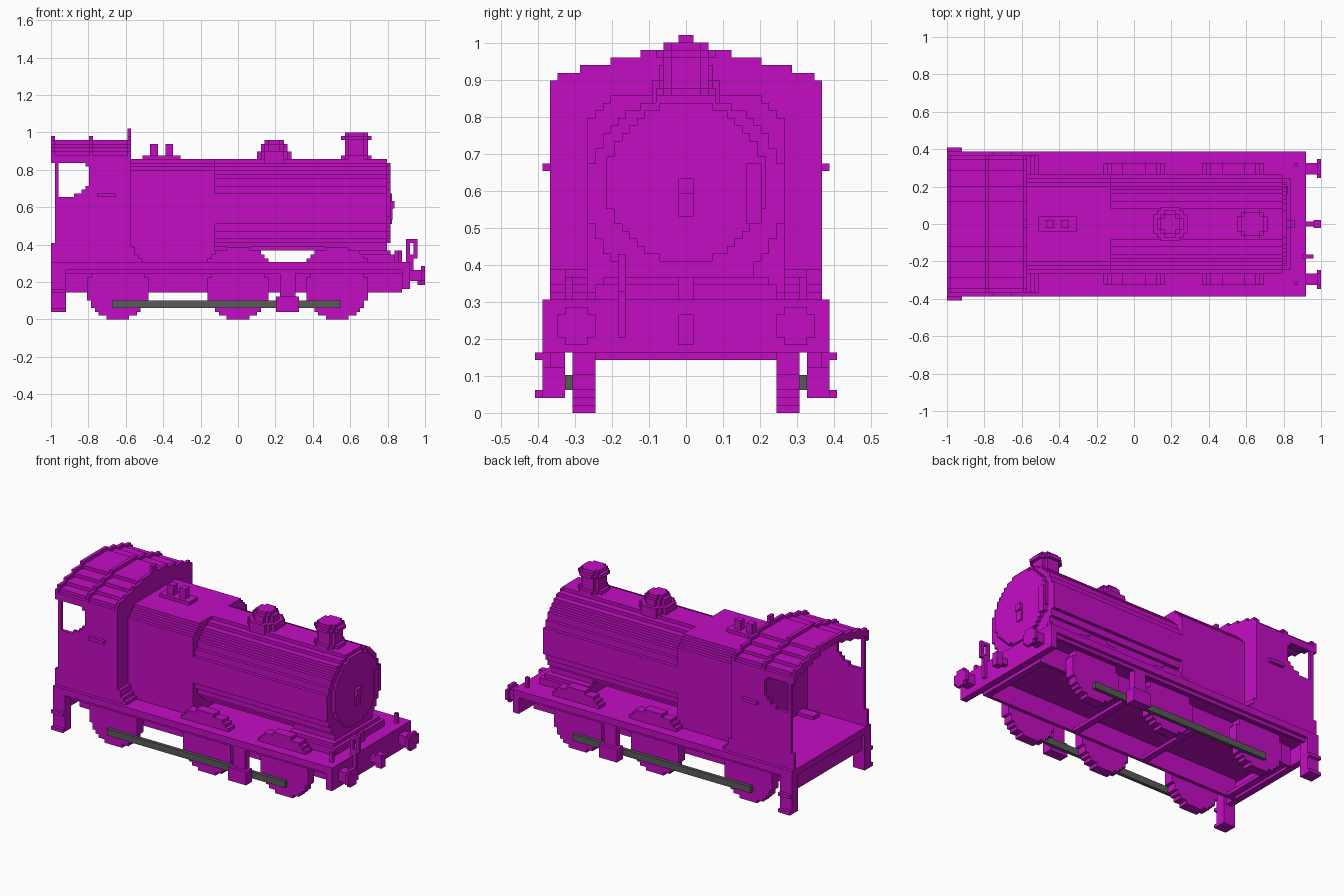
import bpy, bmesh, math
from mathutils import Vector

UNIT = 2 / 98  # edge length of one block

if "Cube" in bpy.data.objects:
    bpy.data.objects.remove(bpy.data.objects["Cube"], do_unlink=True)


def material(name, colour):
    mat = bpy.data.materials.new(name)
    mat.use_nodes = True
    mat.diffuse_color = colour
    mat.node_tree.nodes["Principled BSDF"].inputs["Base Color"].default_value = colour
    return mat


MAGENTA = material("magenta paint", (0.55, 0.004, 0.55, 1))
STEEL = material("dark steel", (0.1, 0.1, 0.1, 1))


def part(name, boxes, mirror=False, mat=MAGENTA):
    """One object from boxes given as (x0, x1, y0, y1, z0, z1) in blocks."""
    boxes = list(boxes)
    if mirror:
        boxes += [(a, b, -d, -c, e, f) for a, b, c, d, e, f in boxes]
    bm = bmesh.new()
    for x0, x1, y0, y1, z0, z1 in boxes:
        made = bmesh.ops.create_cube(bm, size=1)["verts"]
        for v in made:
            v.co = Vector((x1 if v.co.x > 0 else x0,
                           y1 if v.co.y > 0 else y0,
                           z1 if v.co.z > 0 else z0)) * UNIT
    mesh = bpy.data.meshes.new(name)
    bm.to_mesh(mesh)
    bm.free()
    mesh.materials.append(mat)
    obj = bpy.data.objects.new(name, mesh)
    bpy.context.collection.objects.link(obj)
    return obj


def disc(axis, u, v, radius, low, high, floor=-99):
    """Stepped round slab across an axis; u and v are its centre, v counts rows."""
    rows = []
    for k in range(int(2 * radius)):
        d = k + 0.5 - radius
        half = radius - round(radius - math.sqrt(radius ** 2 - d ** 2))
        a, b, c = u - half, u + half, v + d - 0.5
        if c < floor:
            continue
        if axis == "x":
            rows.append((low, high, a, b, c, c + 1))
        elif axis == "y":
            rows.append((a, b, low, high, c, c + 1))
        else:
            rows.append((a, b, c, c + 1, low, high))
    return rows


# Chassis
part("running_board", [(-49, 45, -19, 19, 13, 15)])
part("valance", [(-48, 43, 17, 18, 12, 13)], True)
part("frame_plate", [(-45, 43, 11, 12, 7, 14)], True)
part("frame_stretchers", [(x, x + 2, -11, 11, 7, 8) for x in (-44, -14, 10, 41)])
part("front_beam", [(43, 45, -19, 19, 8, 15)])
part("rear_beam", [(-48, -46, -18, 18, 8, 13)])

# Wheels, splashers and coupling rods
for label, x in (("rear", -31.5), ("middle", 0), ("front", 26)):
    part(label + "_wheels", disc("y", x, 8, 8, 12, 15), True)
    if x >= 0:
        part(label + "_splashers", disc("y", x, 8, 11, 13, 16, floor=15), True)
part("coupling_rod", [(-33, 27, 15, 16, 3, 5)], True, STEEL)

# Footsteps
part("middle_step", [(10, 16, 16, 19, 2, 6), (11, 15, 16, 18, 6, 13)], True)
part("rear_step", [(-49, -45, 16, 19, 2, 13)]
     + [(-49, -45, 16, 20, z, z + 1) for z in (2, 7)], True)

# Boiler and square-topped firebox
part("boiler", disc("x", 0, 29, 13, -6, 39, floor=18))
part("firebox", [(-28, -6, -13, 13, 15, 39)]
     + [(-28, -6, i - 13, 13 - i, 38 + i, 39 + i) for i in (1, 2, 3)])
part("smokebox_saddle", [(25, 39, -9, 9, 15, 21),
                         (25, 41, -12, 12, 15, 17),
                         (25, 40, -11, 11, 17, 18)])
part("smokebox_door", disc("x", 0, 30.5, 10.5, 39, 40))
part("door_handle", [(40, 41, -1, 1, 29, 31), (40, 40.5, -1, 1, 26, 29)])
part("door_hinge", [(39, 40.3, 8, 10, 25, 33)])

# Boiler fittings
part("chimney", disc("z", 31, 0, 4, 42, 43) + disc("z", 31, 0, 3, 43, 49)
     + disc("z", 31, 0, 4, 47, 48))
part("steam_dome", disc("z", 9.5, 0, 4.5, 41, 44) + disc("z", 9.5, 0, 3.5, 44, 46)
     + disc("z", 9.5, 0, 2.5, 46, 47))
part("safety_valves", [(-25, -15, -2, 2, 42, 43)]
     + [(x, x + 2, -1, 1, 43, 46) for x in (-23, -19)])

# Cab sides with a rounded opening
side = [(-48, -28, 17, 18, 15, 32), (-48, -47, 17, 18, 32, 43),
        (-39, -28, 17, 18, 32, 43)]
for i, reach in enumerate((4, 2, 1)):
    side.append((-39 - reach, -39, 17, 18, 32 + i, 33 + i))
for i, reach in enumerate((3, 1)):
    side.append((-39 - reach, -39, 17, 18, 41 - i, 42 - i))
part("cab_side", side, True)
part("cab_handrail", [(-37, -32, 18, 19, 32, 33)], True)
part("cab_rear_post", [(-49, -48, 17, 18, 15, 20)], True)
part("cab_foot_flare", [(-28, -25, 13, 18, 15, 16), (-28, -26, 13, 18, 16, 17),
                        (-28, -27, 13, 18, 17, 19)], True)

# Arched roof shell, its ribs and the front wall beneath it
HALVES = (6, 10, 14, 17, 18, 18)


def arch(x0, x1, top):
    inner = (0,) + tuple(h - 1 for h in HALVES[:-1])
    return [(x0, x1, a, h, top - 1 - i, top - i)
            for i, (a, h) in enumerate(zip(inner, HALVES))]


part("cab_roof", arch(-49, -28, 47), True)
part("roof_ribs", [b for x in (-49, -39, -29) for b in arch(x, x + 1, 48)], True)
part("cab_front", [(-29, -28, -17, 17, 15, 43)]
     + [(-29, -28, -h, h, 46 - i, 47 - i) for i, h in enumerate(HALVES)])
part("whistle", [(-29, -28, -1, 1, 47, 50)])

# Buffers, coupling, pipe and lamp brackets on the front
part("buffers", disc("x", 14.5, 11.5, 1.5, 45, 48)
     + disc("x", 14.5, 11.5, 2.5, 48, 49), True)
part("coupling_hook", [(45, 49, -0.7, 0.7, 10, 12), (47, 49, -1, 1, 9, 13)])
part("brake_pipe", [(44, 45, -9, -8, 15, 21), (44, 47, -9, -8, 20, 21),
                    (46, 47, -9, -8, 16, 20), (44, 47, -9, -8, 16, 17),
                    (45, 46, -9, -8, 10, 17)])
part("lamp_brackets", [(42, 43, 15, 16, 15, 18)], True)
part("centre_lamp_bracket", [(41, 42, -1, 1, 15, 18)])
